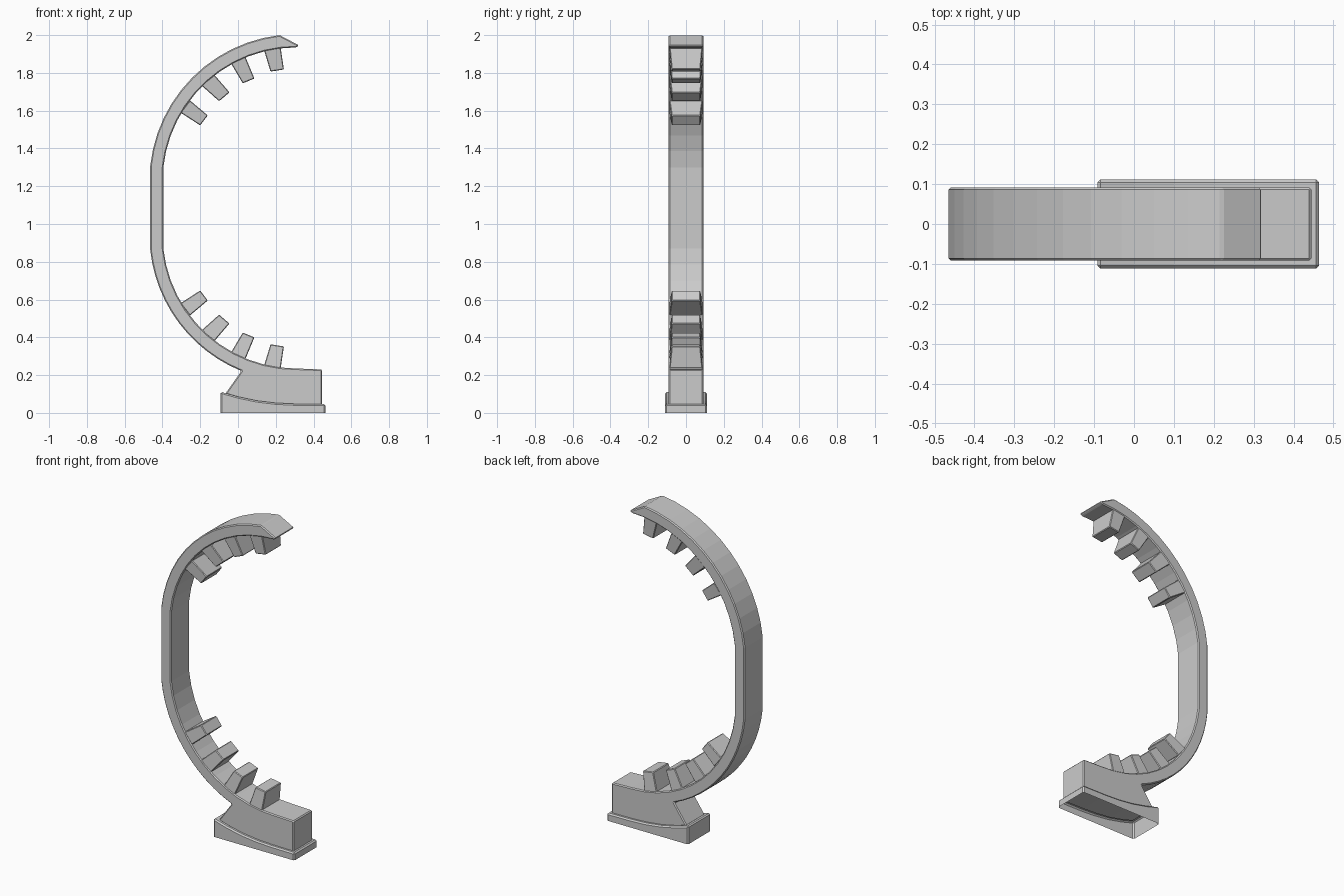
import bpy, bmesh
from math import sin, cos, radians

if "Cube" in bpy.data.objects:
    bpy.data.objects.remove(bpy.data.objects["Cube"])

MID = 1.085  # height of the mirror plane between both arcs


def prism(name, pts, halves, bevel, open_bottom=False):
    """Extrude an (x, z) profile along y; halves gives the half width per point."""
    bm = bmesh.new()
    front = [bm.verts.new((x, -h, z)) for (x, z), h in zip(pts, halves)]
    back = [bm.verts.new((x, h, z)) for (x, z), h in zip(pts, halves)]
    n = len(pts)
    bm.faces.new(front)
    bm.faces.new(back[::-1])
    for i in range(n):
        j = (i + 1) % n
        bm.faces.new((front[i], back[i], back[j], front[j]))
    bmesh.ops.recalc_face_normals(bm, faces=bm.faces)
    sharp = [e for e in bm.edges if e.calc_face_angle(0) > 0.5
             and any(v.co.z > 1e-4 for v in e.verts)]
    bmesh.ops.bevel(bm, geom=sharp, offset=bevel, segments=1,
                    profile=0.5, affect='EDGES')
    if open_bottom:
        low = [f for f in bm.faces if all(v.co.z < 1e-4 for v in f.verts)]
        bmesh.ops.delete(bm, geom=low, context='FACES')
    mesh = bpy.data.meshes.new(name)
    bm.to_mesh(mesh)
    bm.free()
    obj = bpy.data.objects.new(name, mesh)
    bpy.context.collection.objects.link(obj)
    return obj


def arc(r, a0, a1, n=12):
    """Upper arc points around the arc centre, angles in degrees."""
    return [(0.31 + r * cos(radians(a0 + (a1 - a0) * i / n)),
             1.226 + r * sin(radians(a0 + (a1 - a0) * i / n)))
            for i in range(n + 1)]


def flip(pts):
    return [(x, 2 * MID - z) for x, z in pts]


# C-shaped band with its pedestal block, one closed profile
upper_outer = arc(0.779, 174, 96.6)
upper_inner = arc(0.709, 90, 174)
lower_inner = flip(upper_inner[::-1])
lower_outer = flip(arc(0.779, 112, 174))
block = [(0.445, 0.23), (0.445, 0.04), (0.3, 0.042), (0.2, 0.047),
         (0.1, 0.058), (0.0, 0.08), (-0.068, 0.1)]
profile = (upper_outer + [(0.323, 1.946)] + upper_inner
           + lower_inner + block + lower_outer)
prism("curved_band", profile, [0.092] * len(profile), 0.006)

# Foot plate with curved top, open underneath
foot = [(-0.092, 0), (0.464, 0), (0.464, 0.046), (0.3, 0.048), (0.2, 0.053),
        (0.1, 0.065), (0.0, 0.086), (-0.092, 0.112)]
prism("foot_plate", foot, [0.112] * len(foot), 0.008, open_bottom=True)

# Teeth: base, tip, tip, base; mirrored to the upper arc
teeth = [
    [(-0.255, 0.52), (-0.305, 0.58), (-0.20, 0.648), (-0.16, 0.595)],
    [(-0.125, 0.38), (-0.195, 0.435), (-0.10, 0.52), (-0.045, 0.473)],
    [(0.037, 0.28), (-0.04, 0.315), (0.025, 0.425), (0.087, 0.40)],
    [(0.225, 0.23), (0.138, 0.25), (0.172, 0.363), (0.243, 0.352)],
]
for i, tooth in enumerate(teeth, 1):
    widths = [0.088, 0.088, 0.076, 0.076]
    if i == 1:
        # the first tooth runs inward from the steep part of the arc
        tooth = [(-0.255, 0.515), (-0.305, 0.58), (-0.20, 0.648), (-0.16, 0.595)]
    prism(f"lower_tooth_{i}", tooth, widths, 0.004)
    prism(f"upper_tooth_{i}", flip(tooth), widths, 0.004)
